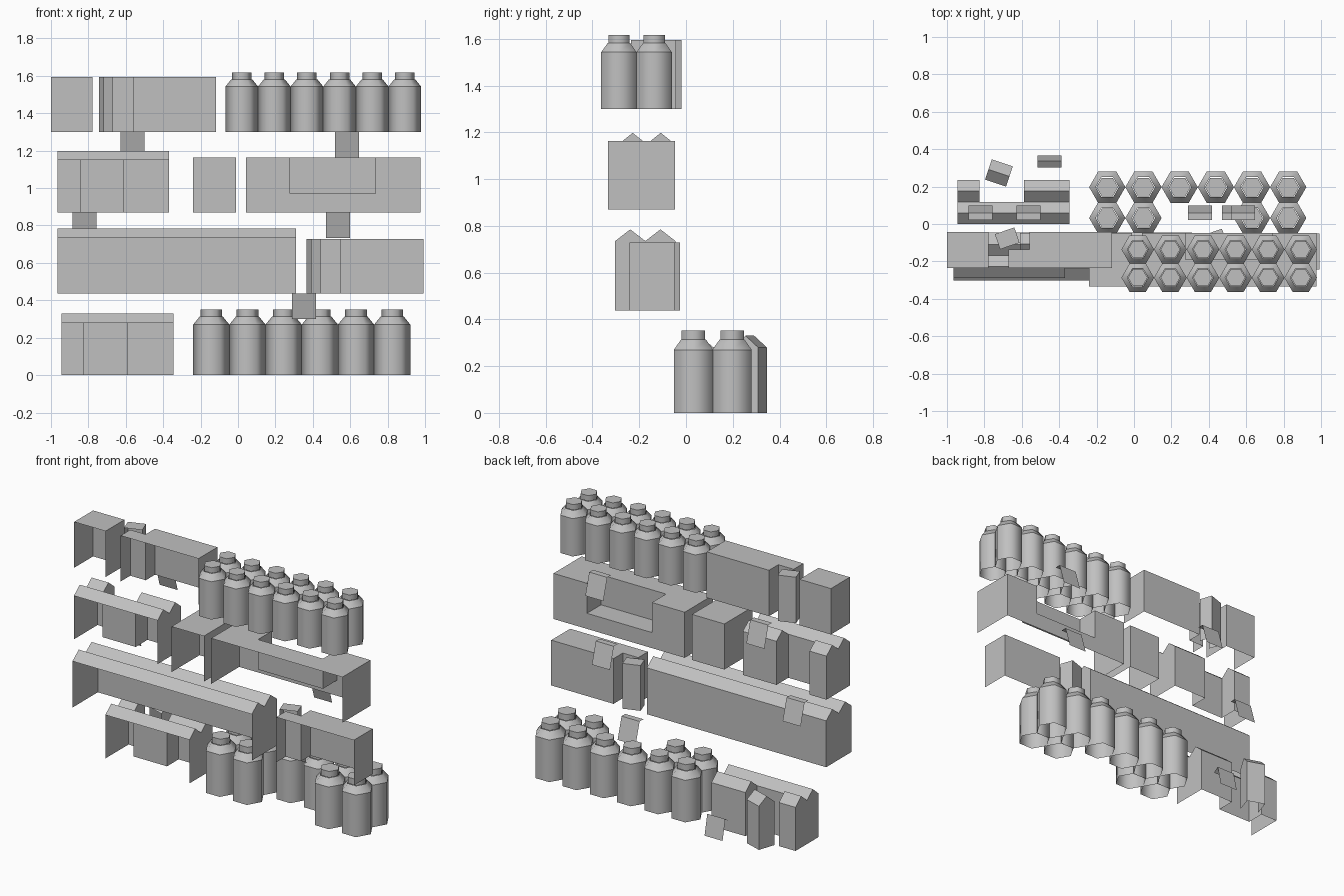
import bpy, bmesh
from math import cos, sin, pi, radians

cube = bpy.data.objects.get("Cube")
if cube:
    bpy.data.objects.remove(cube)

grey = bpy.data.materials.new("plain grey")
grey.use_nodes = True
grey.diffuse_color = (0.53, 0.53, 0.53, 1)
grey.node_tree.nodes["Principled BSDF"].inputs["Base Color"].default_value = (0.53, 0.53, 0.53, 1)


def add_object(name, mesh, location=(0, 0, 0), turn=0):
    ob = bpy.data.objects.new(name, mesh)
    ob.location = location
    ob.rotation_euler.z = radians(turn)
    bpy.context.collection.objects.link(ob)
    return ob


def finish(name, bm):
    bmesh.ops.remove_doubles(bm, verts=bm.verts, dist=0.0005)
    bmesh.ops.recalc_face_normals(bm, faces=bm.faces)
    mesh = bpy.data.meshes.new(name)
    bm.to_mesh(mesh)
    bm.free()
    mesh.materials.append(grey)
    return mesh


def shell(name, runs, caps=(), location=(0, 0, 0), turn=0):
    """Sweep open (y, z) paths along x and close chosen ends with flat caps."""
    bm = bmesh.new()
    for x0, x1, path in runs:
        for a, b in zip(path, path[1:]):
            bm.faces.new([bm.verts.new(p) for p in
                          ((x0, *a), (x1, *a), (x1, *b), (x0, *b))])
    for x, outline in caps:
        bm.faces.new([bm.verts.new((x, *p)) for p in outline])
    return add_object(name, finish(name, bm), location, turn)


def box_path(y0, y1, z0, z1):
    return [(y0, z1), (y1, z1), (y1, z0)]


def gable_path(y0, width, rows, z0, eave, ridge):
    path = [(y0, eave)]
    for i in range(rows):
        path += [(y0 + width * (i + 0.5), ridge), (y0 + width * (i + 1), eave)]
    return path + [(y0 + width * rows, z0)]


def closed(path):
    return path + [(path[0][0], path[-1][1])]


def plain(name, x0, x1, path, **place):
    outline = closed(path)
    return shell(name, [(x0, x1, path)], [(x0, outline), (x1, outline)], **place)


# Bottles: hexagonal body, shoulder and cap, open underneath
def bottle_mesh(name, s):
    bm = bmesh.new()

    def ring(r, z):
        return [bm.verts.new((s * r * cos(i * pi / 3), s * r * sin(i * pi / 3), s * z))
                for i in range(6)]

    bands = [(0.097, 0, 0.097, 0.27), (0.097, 0.27, 0.062, 0.313), (0.058, 0.313, 0.058, 0.352)]
    for r0, z0, r1, z1 in bands:
        low, high = ring(r0, z0), ring(r1, z1)
        for i in range(6):
            j = (i + 1) % 6
            bm.faces.new((low[i], low[j], high[j], high[i])).smooth = True
    bm.faces.new(ring(0.058, 0.352))
    mesh = bpy.data.meshes.new(name)
    bm.to_mesh(mesh)
    bm.free()
    mesh.materials.append(grey)
    return mesh


large = bottle_mesh("large_bottle", 1)
small = bottle_mesh("small_bottle", 0.9)
for i in range(6):
    x = -0.143 + 0.1935 * i
    add_object("large_bottle_back", large, (x, 0.197, 0))
    if i not in (2, 3):
        add_object("large_bottle_front", large, (x, 0.032, 0))
    for y in (-0.287, -0.136):
        add_object("small_bottle", small, (0.02 + 0.1743 * i, y, 1.3))


# Gabled cartons with a gap in the rear row
def gapped_cartons(name, x, y0, w, z0, eave, ridge):
    deep = gable_path(y0, w, 2, z0, eave, ridge)
    shallow = gable_path(y0, w, 1, z0, eave, ridge)
    rear = closed(gable_path(y0 + w, w, 1, z0, eave, ridge))
    shell(name, [(x[0], x[1], deep), (x[1], x[2], shallow), (x[2], x[3], deep)],
          [(x[0], closed(deep)), (x[1], rear), (x[2], rear), (x[3], closed(deep))])


gapped_cartons("floor_cartons", (-0.943, -0.825, -0.587, -0.345), 0, 0.1175, 0, 0.28, 0.33)
gapped_cartons("upper_cartons", (-0.965, -0.845, -0.61, -0.37), -0.288, 0.12, 0.87, 1.15, 1.198)

# Long double row of gabled cartons and one turned carton
plain("long_cartons", -0.965, 0.31, gable_path(-0.303, 0.129, 2, 0.437, 0.735, 0.785))
plain("turned_carton", -0.059, 0.059, gable_path(-0.057, 0.114, 1, 0, 0.28, 0.33),
      location=(-0.722, 0.273, 0), turn=-18.4)


# Boxes with a missing corner, and the loose box standing in it
def cornered_boxes(name, x, y, z0, z1):
    short = box_path(y - 0.192, y - 0.094, z0, z1)
    full = box_path(y - 0.192, y, z0, z1)
    step = closed(box_path(y - 0.094, y, z0, z1))
    shell(name, [(x, x + 0.11, short), (x + 0.11, x + 0.553, full)],
          [(x, closed(short)), (x + 0.11, step), (x + 0.553, closed(full))])
    plain(name + "_loose", -0.055, 0.055, box_path(-0.043, 0.043, z0, z1),
          location=(x - 0.008, y - 0.034, 0), turn=19)


cornered_boxes("top_boxes", -0.67, -0.043, 1.3, 1.595)
cornered_boxes("lower_boxes", 0.44, -0.05, 0.437, 0.728)
plain("top_end_box", -1, -0.777, box_path(-0.235, -0.043, 1.3, 1.595))

# Middle boxes, one with a notch in its upper rear
plain("middle_box", -0.24, -0.01, box_path(-0.333, -0.047, 0.87, 1.163))
whole = box_path(-0.333, -0.047, 0.87, 1.163)
notched = [(-0.333, 1.163), (-0.19, 1.163), (-0.19, 0.97), (-0.047, 0.97), (-0.047, 0.87)]
cheek = [(-0.19, 1.163), (-0.047, 1.163), (-0.047, 0.97), (-0.19, 0.97)]
shell("notched_boxes",
      [(0.042, 0.275, whole), (0.275, 0.737, notched), (0.737, 0.975, whole)],
      [(0.042, closed(whole)), (0.275, cheek), (0.737, cheek), (0.975, closed(whole))])

# Folded shelf tags: a lip with a sloping panel
for x, z in ((0.352, 0.436), (-0.821, 0.87), (0.535, 0.87), (-0.563, 1.3), (0.582, 1.3)):
    shell("shelf_tag", [(x - 0.064, x + 0.064,
                         [(0.022, z), (0.06, z), (0.1, z - 0.137)])])
shell("fallen_tag", [(-0.516, -0.388, [(0.302, 0.105), (0.338, 0.13), (0.366, 0)])])
